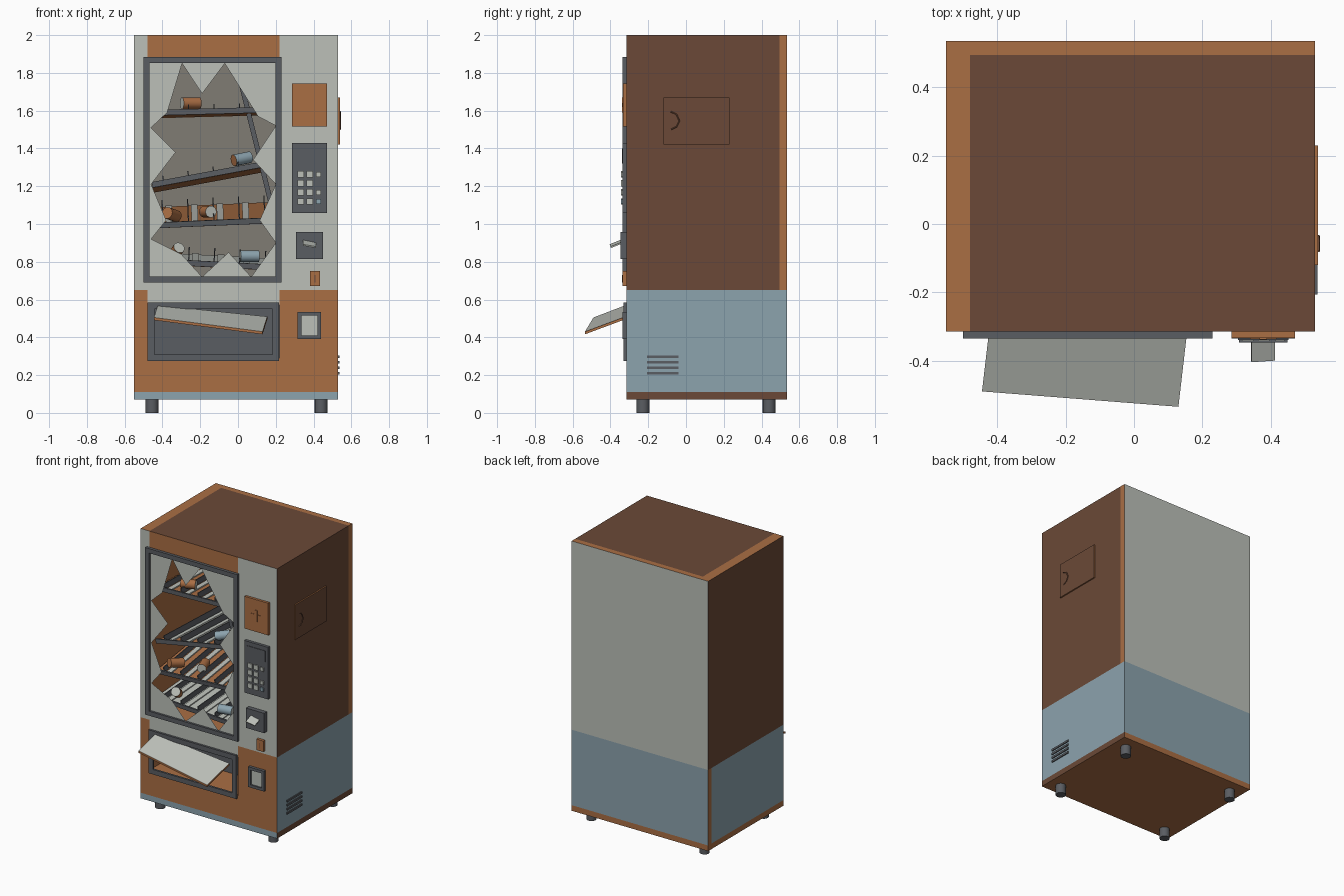
import bpy, bmesh
from math import radians, pi
from mathutils import Vector, Matrix

if "Cube" in bpy.data.objects:
    bpy.data.objects.remove(bpy.data.objects["Cube"])


def material(name, rgb):
    lin = [((c / 255 + 0.055) / 1.055) ** 2.4 for c in rgb] + [1]
    m = bpy.data.materials.new(name)
    m.use_nodes = True
    m.diffuse_color = lin
    m.node_tree.nodes["Principled BSDF"].inputs["Base Color"].default_value = lin
    return m


MATS = {
    "orange": material("rust_orange", (170, 110, 68)),
    "brown": material("dark_brown", (107, 73, 55)),
    "pale": material("pale_grey", (188, 192, 185)),
    "blue": material("dusty_blue", (140, 163, 174)),
    "dark": material("dark_metal", (90, 93, 98)),
    "taupe": material("taupe", (128, 124, 116)),
}
DIRS = {"+x": (1, 0, 0), "-x": (-1, 0, 0), "+y": (0, 1, 0),
        "-y": (0, -1, 0), "+z": (0, 0, 1), "-z": (0, 0, -1)}


def finish(name, bm, main, faces=None, loc=(0, 0, 0), rot=(0, 0, 0)):
    """Turn a bmesh into an object, colouring faces by direction."""
    faces = faces or {}
    me = bpy.data.meshes.new(name)
    names = [main] + sorted(set(faces.values()) - {main})
    for n in names:
        me.materials.append(MATS[n])
    bm.normal_update()
    for f in bm.faces:
        for d, n in faces.items():
            if f.normal.dot(Vector(DIRS[d])) > 0.8:
                f.material_index = names.index(n)
    bm.to_mesh(me)
    bm.free()
    ob = bpy.data.objects.new(name, me)
    bpy.context.collection.objects.link(ob)
    ob.location = loc
    ob.rotation_euler = [radians(a) for a in rot]
    return ob


def add_box(bm, x, y, z):
    size = Matrix.Diagonal((x[1] - x[0], y[1] - y[0], z[1] - z[0], 1))
    mid = Matrix.Translation([(a + b) / 2 for a, b in (x, y, z)])
    bmesh.ops.create_cube(bm, size=1, matrix=mid @ size)


def box(name, x, y, z, main, faces=None, loc=(0, 0, 0), rot=(0, 0, 0)):
    bm = bmesh.new()
    add_box(bm, x, y, z)
    return finish(name, bm, main, faces, loc, rot)


def frame(name, x, y, z, t, main):
    """Rectangular frame facing the front with border t."""
    bm = bmesh.new()
    add_box(bm, (x[0], x[0] + t), y, z)
    add_box(bm, (x[1] - t, x[1]), y, z)
    inner = (x[0] + t, x[1] - t)
    add_box(bm, inner, y, (z[0], z[0] + t))
    add_box(bm, inner, y, (z[1] - t, z[1]))
    return finish(name, bm, main)


def cylinder(name, r, h, loc, main, rot=(0, 0, 0), faces=None):
    bm = bmesh.new()
    bmesh.ops.create_cone(bm, cap_ends=True, segments=16, radius1=r, radius2=r, depth=h)
    ob = finish(name, bm, main, faces, loc, rot)
    for p in ob.data.polygons:
        p.use_smooth = len(p.vertices) == 4
    return ob


# Cabinet shell
L, R, IL, IR = -0.55, 0.53, -0.48, 0.22
F, IB, B = -0.315, 0.495, 0.535
BASE, LOW, MID, TOP = 0.07, 0.11, 0.65, 2.0
depth = (F, IB)
box("base_plinth", (L, R), (F, B), (BASE, LOW), "orange", {"-y": "blue", "+x": "brown"})
box("back_upper", (L, R), (IB, B), (MID, TOP), "orange",
    {"+y": "pale", "-y": "taupe", "-x": "brown"})
box("back_lower", (L, R), (IB, B), (LOW, MID), "blue", {"-x": "orange"})
box("left_wall_upper", (L, IL), depth, (MID, TOP), "orange", {"-y": "pale", "-x": "brown"})
box("left_wall_lower", (L, IL), depth, (LOW, MID), "orange", {"-x": "blue"})
box("control_column", (IR, R), depth, (MID, TOP), "brown", {"-y": "pale", "-x": "orange"})
box("control_column_lower", (IR, R), depth, (LOW, MID), "orange", {"+x": "blue"})
box("roof_panel", (IL, IR), depth, (1.87, TOP), "orange", {"+z": "brown"})
box("middle_panel", (IL, IR), depth, (0.57, 0.70), "pale", {"+z": "orange", "-z": "dark"})
box("bin_floor", (IL, IR), depth, (LOW, 0.29), "orange")
box("bin_back", (IL, IR), (-0.05, -0.03), (0.29, 0.57), "dark")
for x in (-0.455, 0.44):
    for y in (-0.228, 0.44):
        cylinder("foot", 0.034, 0.08, (x, y, 0.04), "dark")

# Window frame and shattered glass
frame("window_frame", (-0.5, 0.23), (-0.335, F), (0.69, 1.885), 0.032, "dark")
hole = [(-.296, 1.85), (-.19, 1.69), (-.07, 1.85), (.106, 1.57), (.2, 1.52), (.08, 1.34),
        (.2, 1.21), (.115, 1.02), (.2, .9), (.07, .72), (-.05, .85), (-.19, .72), (-.3, .84),
        (-.46, .92), (-.38, 1.02), (-.46, 1.21), (-.33, 1.38), (-.46, 1.51), (-.375, 1.59)]
rim = [(-.48, .705), (.21, .705), (.21, 1.865), (-.48, 1.865)]
bm = bmesh.new()
for loop in (rim, hole):
    vs = [bm.verts.new((x, -0.32, z)) for x, z in loop]
    for a, b in zip(vs, vs[1:] + vs[:1]):
        bm.edges.new((a, b))
bmesh.ops.triangle_fill(bm, use_beauty=True, edges=bm.edges[:], normal=(0, -1, 0))
finish("broken_glass", bm, "pale")

# Collapsed shelves: height, roll, pitch, top colour
for h, roll, pitch, top in ((1.60, -1.5, -1, "orange"), (1.27, -10.5, -2, "orange"),
                            (1.01, -2.5, 8, "orange"), (0.79, 3, 4, "pale")):
    loc, rot = (-0.13, -0.27, h), (pitch, roll, 0)
    box("shelf", (-.33, .33), (0, .7), (-.02, -.005), "orange", {"+z": top}, loc, rot)
    box("shelf_lip", (-.33, .33), (-.012, 0), (-.018, .012), "dark", {"-z": "orange"}, loc, rot)
    for i in range(5):
        x = -0.21 + i * 0.135 - 0.06
        box("shelf_divider", (x, x + .006), (0, .68), (-.005, .035), "dark", None, loc, rot)
        box("shelf_runner", (x + .02, x + .055), (.01, .68), (-.005, .003), "pale", None, loc, rot)
box("loose_rail", (-.013, .013), (-.01, .01), (-.33, .33), "dark", {"-x": "orange"},
    (0.095, -0.2, 1.43), (0, -14, 0))

# Scattered cans
for x, y, z, rot, col, cap in (
        (-.25, -.2, 1.64, (0, 90, 20), "orange", "pale"),
        (.02, -.2, 1.345, (0, 80, 30), "blue", "orange"),
        (-.16, -.16, 1.065, (90, 0, 20), "orange", "pale"),
        (-.35, -.2, 1.05, (80, 0, -30), "orange", "orange"),
        (.06, -.22, .83, (0, 90, 10), "blue", "pale"),
        (-.33, -.22, .85, (60, 0, 25), "orange", "pale")):
    cylinder("can", 0.031, 0.10, (x, y, z), col, rot, {"+z": cap, "-z": cap})

# Delivery bin frame and hanging flap
frame("bin_frame", (-0.478, 0.217), (-0.33, F), (0.275, 0.585), 0.035, "dark")
bm = bmesh.new()
top = [bm.verts.new(c) for c in ((-.425, -.32, .57), (-.445, -.49, .505),
                                 (.13, -.535, .43), (.155, -.32, .51))]
low = [bm.verts.new(v.co - Vector((0, 0, 0.014))) for v in top]
bm.faces.new(top)
bm.faces.new(low[::-1])
for i in range(4):
    j = (i + 1) % 4
    bm.faces.new((top[j], top[i], low[i], low[j]))
bmesh.ops.recalc_face_normals(bm, faces=bm.faces[:])
finish("bin_flap", bm, "orange", {"+z": "pale"})

# Display panel with raised cross
box("display_panel", (.285, .472), (-.333, F), (1.515, 1.745), "orange")
box("cross_upright", (.368, .389), (-.338, -.33), (1.59, 1.67), "orange")
box("cross_bar", (.34, .417), (-.337, -.33), (1.62, 1.64), "orange")

# Keypad
box("keypad", (.285, .472), (-.335, F), (1.058, 1.43), "dark")
box("keypad_screen", (.305, .452), (-.339, -.33), (1.32, 1.40), "dark")
for r in range(4):
    for c in range(3):
        if (r, c) == (1, 2):
            continue
        x, z, s = .333 + c * .047, 1.263 - r * .048, .013 if c == 2 else .017
        box("key", (x - s, x + s), (-.343, -.33), (z - s, z + s),
            "blue" if c == 2 and r == 3 else "pale")

# Note slot with crumpled note
box("note_slot", (.307, .45), (-.347, F), (.815, .957), "dark")
box("note", (-.035, .035), (-.06, .01), (-.004, .004), "pale", None, (.378, -.345, .905), (22, 10, 4))

# Coin slot and coin return
box("coin_slot", (.38, .435), (-.335, F), (.672, .75), "orange")
box("coin_slit", (.405, .41), (-.338, -.33), (.69, .73), "brown")
frame("coin_return_frame", (.315, .44), (-.335, F), (.39, .535), 0.02, "dark")
box("coin_return_flap", (.33, .425), (-.325, F), (.405, .52), "pale")

# Side hatch with curved handle, and vents
box("side_hatch", (R, .539), (-.12, .23), (1.42, 1.67), "orange", {"+x": "brown"})
curve = bpy.data.curves.new("hatch_handle", "CURVE")
curve.dimensions = "3D"
curve.bevel_depth = 0.004
curve.bevel_resolution = 1
sp = curve.splines.new("POLY")
pts = [(-.08, 1.50), (-.05, 1.515), (-.035, 1.545), (-.05, 1.58), (-.08, 1.595)]
sp.points.add(len(pts) - 1)
for p, (y, z) in zip(sp.points, pts):
    p.co = (.54, y, z, 1)
curve.materials.append(MATS["brown"])
bpy.context.collection.objects.link(bpy.data.objects.new("hatch_handle", curve))
for i in range(4):
    z = .21 + i * .029
    box("side_vent", (R, .537), (-.207, -.04), (z - .007, z + .007), "dark")
